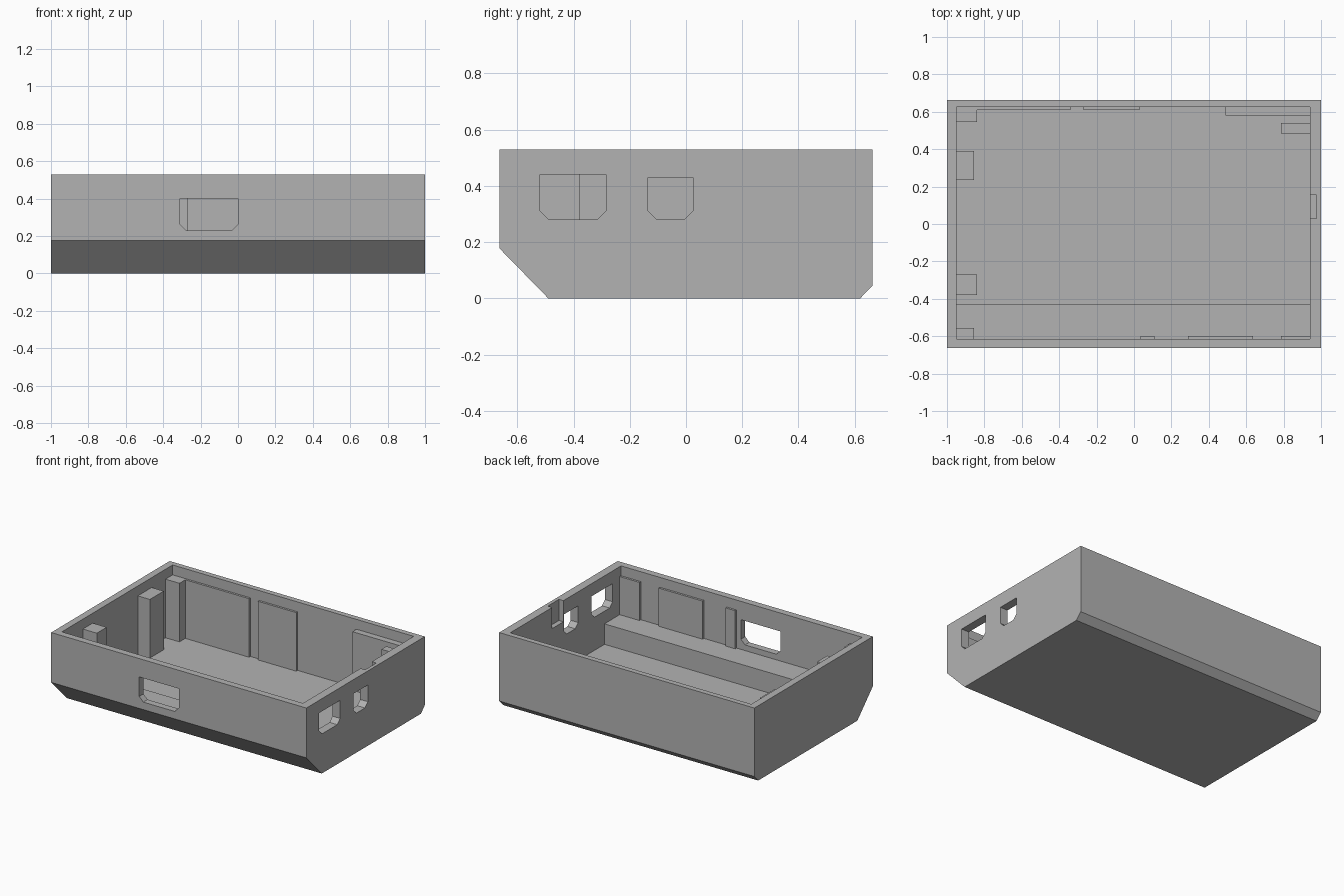
import bpy, bmesh
from mathutils import Vector

if "Cube" in bpy.data.objects:
    bpy.data.objects.remove(bpy.data.objects["Cube"])

grey = bpy.data.materials.new("plain grey")
grey.diffuse_color = (0.45, 0.45, 0.45, 1)
grey.use_nodes = True
grey.node_tree.nodes["Principled BSDF"].inputs["Base Color"].default_value = grey.diffuse_color


def prism(name, points, a, b, axis):
    """Extrude a (u, z) profile from a to b along axis x or y."""
    bm = bmesh.new()

    def place(u, z, d):
        return Vector((d, u, z)) if axis == 'x' else Vector((u, d, z))

    face = bm.faces.new([bm.verts.new(place(u, z, a)) for u, z in points])
    ext = bmesh.ops.extrude_face_region(bm, geom=[face])
    moved = [g for g in ext['geom'] if isinstance(g, bmesh.types.BMVert)]
    bmesh.ops.translate(bm, verts=moved, vec=place(0, 0, b - a))
    bmesh.ops.recalc_face_normals(bm, faces=bm.faces)
    mesh = bpy.data.meshes.new(name)
    bm.to_mesh(mesh)
    bm.free()
    mesh.materials.append(grey)
    ob = bpy.data.objects.new(name, mesh)
    bpy.context.collection.objects.link(ob)
    return ob


def box(name, x0, x1, y0, y1, z0, z1):
    return prism(name, [(y0, z0), (y1, z0), (y1, z1), (y0, z1)], x0, x1, 'x')


def port(name, u0, u1, z0, z1, a, b, axis):
    """Opening cutter with chamfered lower corners."""
    c = 0.032
    return prism(name, [(u0 + c, z0), (u1 - c, z0), (u1, z0 + c),
                        (u1, z1), (u0, z1), (u0, z0 + c)], a, b, axis)


def cut(target, cutter):
    mod = target.modifiers.new("cut", 'BOOLEAN')
    mod.operation = 'DIFFERENCE'
    mod.solver = 'EXACT'
    mod.object = cutter
    bpy.context.view_layer.objects.active = target
    bpy.ops.object.modifier_apply(modifier=mod.name)
    bpy.data.objects.remove(cutter)


FLOOR, LEDGE, TOP, POST = 0.045, 0.19, 0.53, 0.46
X0, X1, Y0, Y1 = -0.95, 0.94, -0.615, 0.625   # inner wall faces
E = 0.004                                     # overlap into walls

# Tray shell with chamfered lower front and back edges
tray = prism("tray_shell", [(-0.663, 0.177), (-0.49, 0), (0.62, 0), (0.663, 0.045),
                            (0.663, TOP), (-0.663, TOP)], -1, 1, 'x')

# Cavity with a raised ledge along the front
cut(tray, prism("cavity", [(Y0, LEDGE), (-0.43, LEDGE), (-0.43, FLOOR), (Y1, FLOOR),
                           (Y1, 0.7), (Y0, 0.7)], X0, X1, 'x'))

# Port openings and a slot in the right wall
cut(tray, port("front_port", -0.31, 0.0, 0.23, 0.40, -0.8, -0.605, 'y'))
cut(tray, port("side_port_large", -0.52, -0.285, 0.28, 0.44, 0.93, 1.1, 'x'))
cut(tray, port("side_port_small", -0.135, 0.025, 0.28, 0.43, 0.93, 1.1, 'x'))
cut(tray, box("wall_slot", 0.92, 0.975, 0.03, 0.155, 0.38, 0.7))

# Support posts on the left wall
box("left_front_post", X0 - E, -0.84, -0.38, -0.27, FLOOR - E, POST)
box("left_middle_post", X0 - E, -0.855, 0.235, 0.39, FLOOR - E, POST)
box("left_back_post", X0 - E, -0.84, 0.545, Y1 + E, FLOOR - E, POST)
box("left_ledge_post", X0 - E, -0.855, Y0 - E, -0.555, LEDGE - E, POST)

# Support pads on the back wall and the post near the right corner
for i, (a, b, y) in enumerate([(-0.84, -0.34, 0.61), (-0.27, 0.03, 0.61),
                               (0.49, X1 + E, 0.58)]):
    box(f"back_pad_{i + 1}", a, b, y, Y1 + E, FLOOR - E, POST)
box("right_back_post", 0.785, X1 + E, 0.485, 0.54, FLOOR - E, POST - 0.01)

# Support pads on the front wall, standing on the ledge
for i, (a, b) in enumerate([(0.035, 0.11), (0.29, 0.635), (0.785, X1 + E)]):
    box(f"front_pad_{i + 1}", a, b, Y0 - E, -0.60, LEDGE - E, POST)
